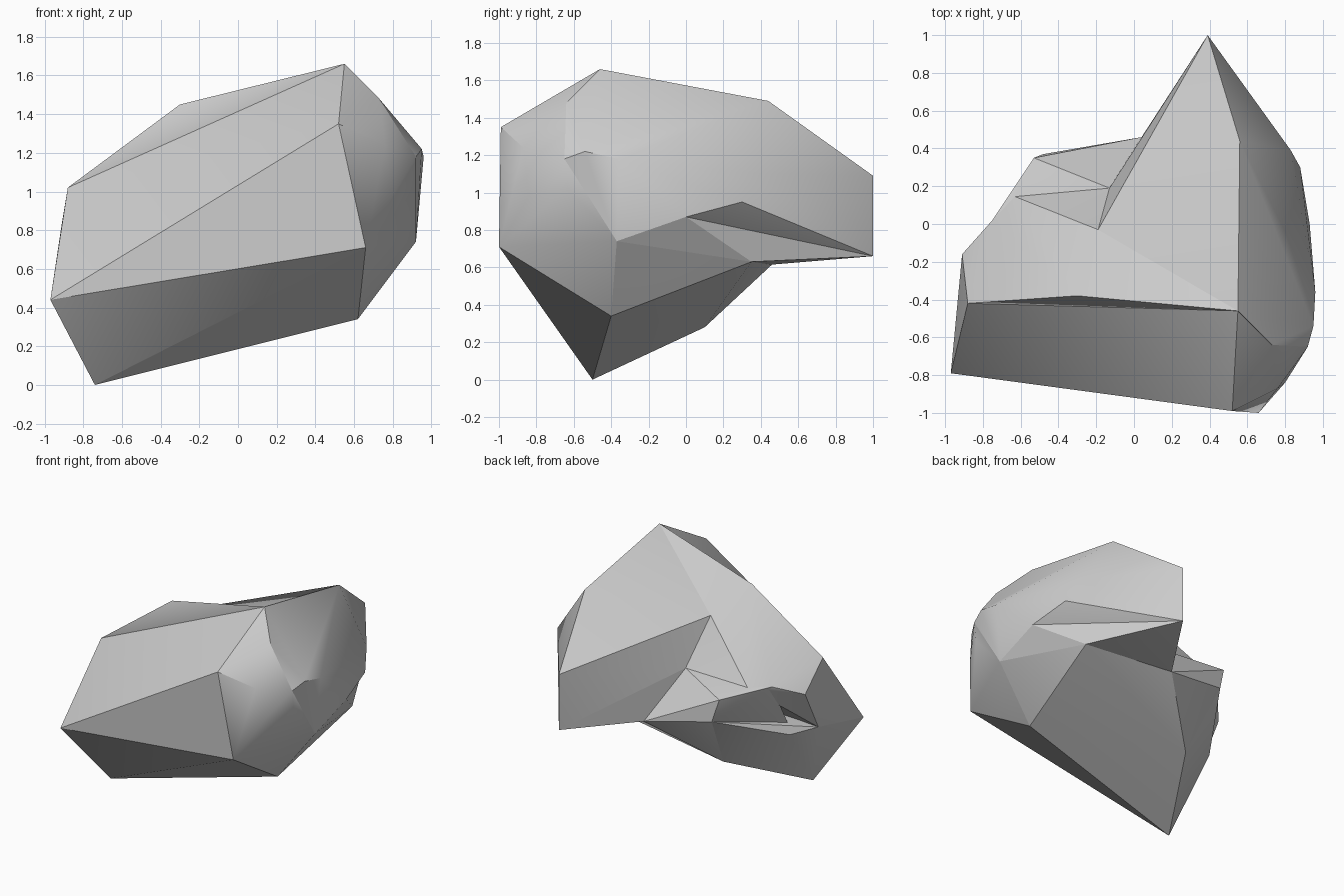
import bpy
import bmesh
import math
from mathutils import Vector

default_cube = bpy.data.objects.get("Cube")
if default_cube:
    bpy.data.objects.remove(default_cube, do_unlink=True)

# One grey stone material
stone = bpy.data.materials.new("grey_stone")
stone.use_nodes = True
grey = (0.6, 0.6, 0.6, 1.0)
stone.diffuse_color = grey
stone.node_tree.nodes["Principled BSDF"].inputs["Base Color"].default_value = grey

# Corners of the rock, shared by the chunks that meet there
toe = (-.74, -.5, 0)
front_left = (-.97, -.79, .44)
front_low = (.66, -1, .71)
front_high = (.52, -.99, 1.35)
keel = (.62, -.4, .34)
peak = (.55, -.46, 1.66)
crest_left = (-.3, -.38, 1.45)
shoulder_left = (-.88, -.42, 1.02)
crest_back = (.56, .44, 1.49)
tail_top = (.39, 1, 1.09)
tail_bottom = (.39, 1, .66)
notch_top = (-.19, -.03, 1.31)
notch_mid = (-.13, .19, .97)
notch_low = (.04, .46, .615)
brow = (.73, -.64, 1.48)
cheek_knob = (.92, -.65, 1.18)
side_low = (.92, -.37, .74)
side_mid = (.93, 0, .87)
side_heel = (.735, .35, .63)
belly = (-.39, .1, .28)
ledge_front = (-.63, .145, .935)
ledge_side = (-.75, .02, .925)
lip_top = (-.53, .35, .89)
lip_bottom = (-.48, .37, .715)
left_rim = (-.91, -.16, .84)
left_waist = (-.89, -.35, .51)
left_under = (-.8, -.13, .51)
left_hollow = (-.72, -.08, .7)

# Rounded knobs in front of and behind the crease on the right flank
flank_front = [(.76, -.87, 1.24), (.8, -.84, .98), (.92, -.63, 1.02)]
flank_back = [(.95, -.54, 1.22), (.96, -.36, 1.18), (.83, .39, 1.1), (.88, .3, .95)]


def rock_chunk(name, corners):
    """Wrap the corners in a convex hull and shade only soft edges smooth."""
    bm = bmesh.new()
    for corner in corners:
        bm.verts.new(Vector(corner))
    hull = bmesh.ops.convex_hull(bm, input=bm.verts[:])
    spare = {g for g in hull["geom_interior"] + hull["geom_unused"]
             if isinstance(g, bmesh.types.BMVert)}
    bmesh.ops.delete(bm, geom=list(spare), context="VERTS")
    bmesh.ops.dissolve_limit(bm, angle_limit=math.radians(1),
                             verts=bm.verts[:], edges=bm.edges[:])
    bmesh.ops.recalc_face_normals(bm, faces=bm.faces[:])
    mesh = bpy.data.meshes.new(name)
    bm.to_mesh(mesh)
    bm.free()
    mesh.materials.append(stone)
    obj = bpy.data.objects.new(name, mesh)
    bpy.context.collection.objects.link(obj)
    bpy.ops.object.select_all(action="DESELECT")
    obj.select_set(True)
    bpy.context.view_layer.objects.active = obj
    bpy.ops.object.shade_smooth_by_angle(angle=math.radians(30))


# Tall right half, running back to the pointed tail
rock_chunk("upper_ridge", flank_back + [
    peak, brow, cheek_knob, crest_back, tail_top, tail_bottom,
    notch_top, notch_mid, side_low, side_mid])

# Worn front corner of the right half
rock_chunk("front_cheek", flank_front + [
    peak, brow, cheek_knob, front_high, front_low, keel, side_low])

# Underside of the tail, with its undercut step
rock_chunk("tail_underside", [
    side_low, side_mid, side_heel, tail_bottom, notch_low, notch_mid])

# Wedge below the right half
rock_chunk("lower_keel", [
    toe, keel, front_low, side_low, side_mid, side_heel,
    notch_low, notch_mid, belly])

# Broad sloping front of the left half
rock_chunk("left_front", [
    front_left, front_low, front_high, keel, peak, shoulder_left,
    notch_mid, left_rim, left_waist])

# Raised back of the left half
rock_chunk("left_back", [
    peak, crest_left, shoulder_left, notch_top, notch_mid, keel,
    ledge_front, ledge_side, left_rim, left_waist])

# Broken step at the back left
rock_chunk("back_ledge", [
    toe, keel, belly, notch_mid, notch_low, ledge_front, ledge_side,
    lip_top, lip_bottom, left_hollow])

# Lower left wedge below the hollow
rock_chunk("left_base", [
    toe, front_left, left_waist, left_under, lip_bottom, notch_low,
    belly, keel, front_low])
